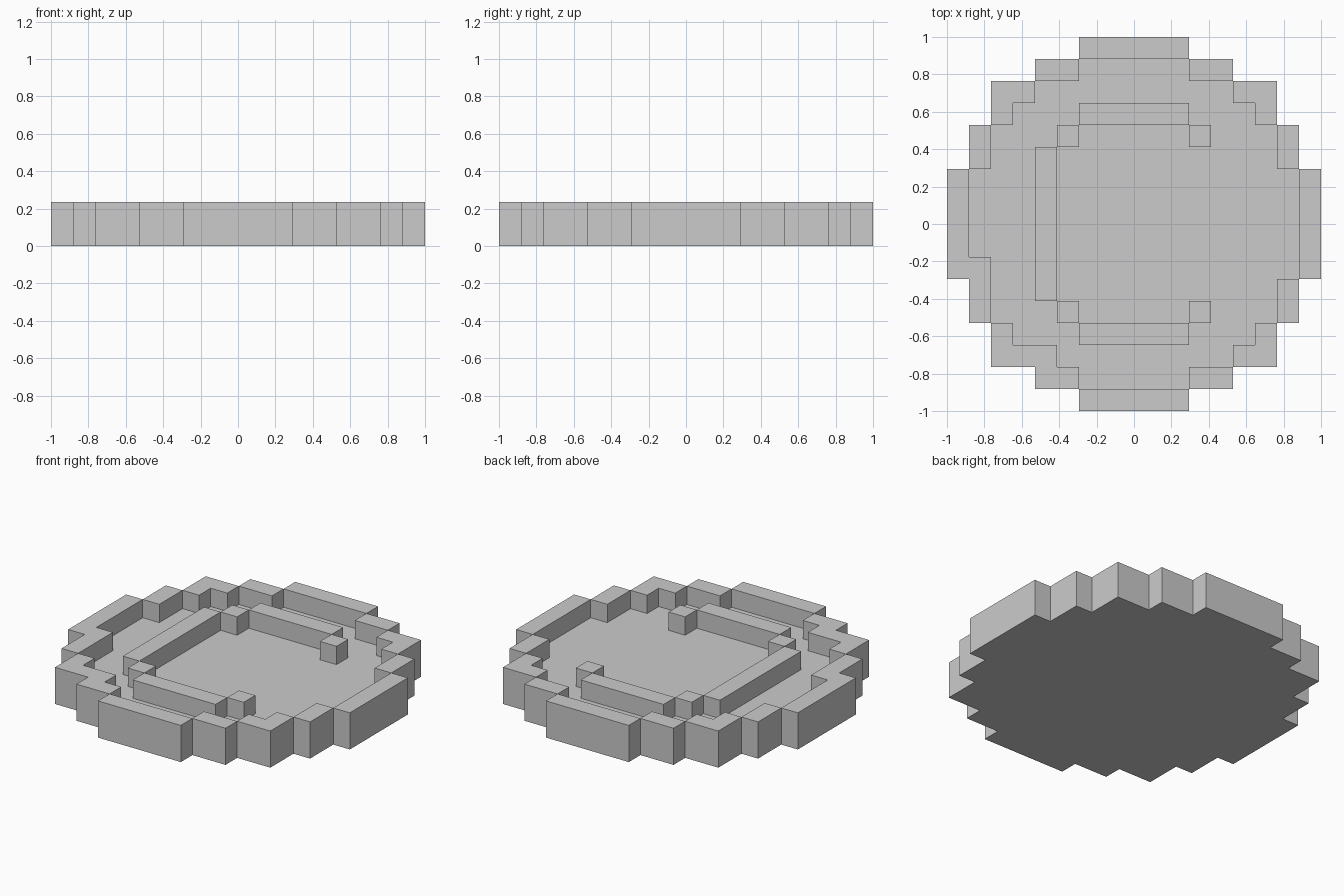
import bpy, bmesh

if "Cube" in bpy.data.objects:
    bpy.data.objects.remove(bpy.data.objects["Cube"])

C = 2 / 17  # one cell of the 17 x 17 block grid


def prisms(name, outlines, z0, z1):
    """Extrude flat outlines (in cells) between two heights into one object."""
    bm = bmesh.new()
    for pts in outlines:
        low = [bm.verts.new((x * C, y * C, z0 * C)) for x, y in pts]
        high = [bm.verts.new((x * C, y * C, z1 * C)) for x, y in pts]
        bm.faces.new(low[::-1])
        bm.faces.new(high)
        n = len(pts)
        for i in range(n):
            j = (i + 1) % n
            bm.faces.new((low[i], low[j], high[j], high[i]))
    bmesh.ops.recalc_face_normals(bm, faces=bm.faces)
    mesh = bpy.data.meshes.new(name)
    bm.to_mesh(mesh)
    bm.free()
    obj = bpy.data.objects.new(name, mesh)
    bpy.context.collection.objects.link(obj)
    return obj


def rect(x0, x1, y0, y1):
    return [(x0, y0), (x1, y0), (x1, y1), (x0, y1)]


def flip(pts, sx, sy):
    out = [(x * sx, y * sy) for x, y in pts]
    return out if sx * sy > 0 else out[::-1]


def four_ways(pts):
    return [flip(pts, sx, sy) for sx in (1, -1) for sy in (1, -1)]


# Recessed floor: one stepped quadrant mirrored into a full outline
quarter = [(7.5, 2.5), (6.5, 2.5), (6.5, 4.5), (5.5, 4.5), (5.5, 5.5),
           (4.5, 5.5), (4.5, 6.5), (2.5, 6.5), (2.5, 7.5)]
outline = (quarter + flip(quarter, -1, 1)
           + flip(quarter, -1, -1) + flip(quarter, 1, -1))
prisms("floor", [outline], 0, 1)

# Stepped rim: four straight sides, shoulders and L-shaped corners
sides = [rect(-2.5, 2.5, 7.5, 8.5), rect(-2.5, 2.5, -8.5, -7.5),
         rect(7.5, 8.5, -2.5, 2.5), rect(-8.5, -7.5, -2.5, 2.5)]
corner = [(6.5, 4.5), (6.5, 6.5), (4.5, 6.5), (4.5, 5.5), (5.5, 5.5), (5.5, 4.5)]
rim = sides + four_ways(corner)
rim += four_ways(rect(2.5, 4.5, 6.5, 7.5)) + four_ways(rect(6.5, 7.5, 2.5, 4.5))
prisms("rim", rim, 0, 2)

# Two odd blocks on the inside of the rim
prisms("rim_inner_blocks", [rect(-7.5, -6.5, -2.5, -1.5),
                            rect(-4.5, -3.5, -6.5, -5.5)], 1, 2)

# Raised C-shaped emblem, open towards +x
prisms("emblem_bars", [rect(-2.5, 2.5, 4.5, 5.5), rect(-2.5, 2.5, -5.5, -4.5),
                       rect(-4.5, -3.5, -3.5, 3.5)], 1, 2)
prisms("emblem_corner_blocks", four_ways(rect(2.5, 3.5, 3.5, 4.5)), 1, 2)
